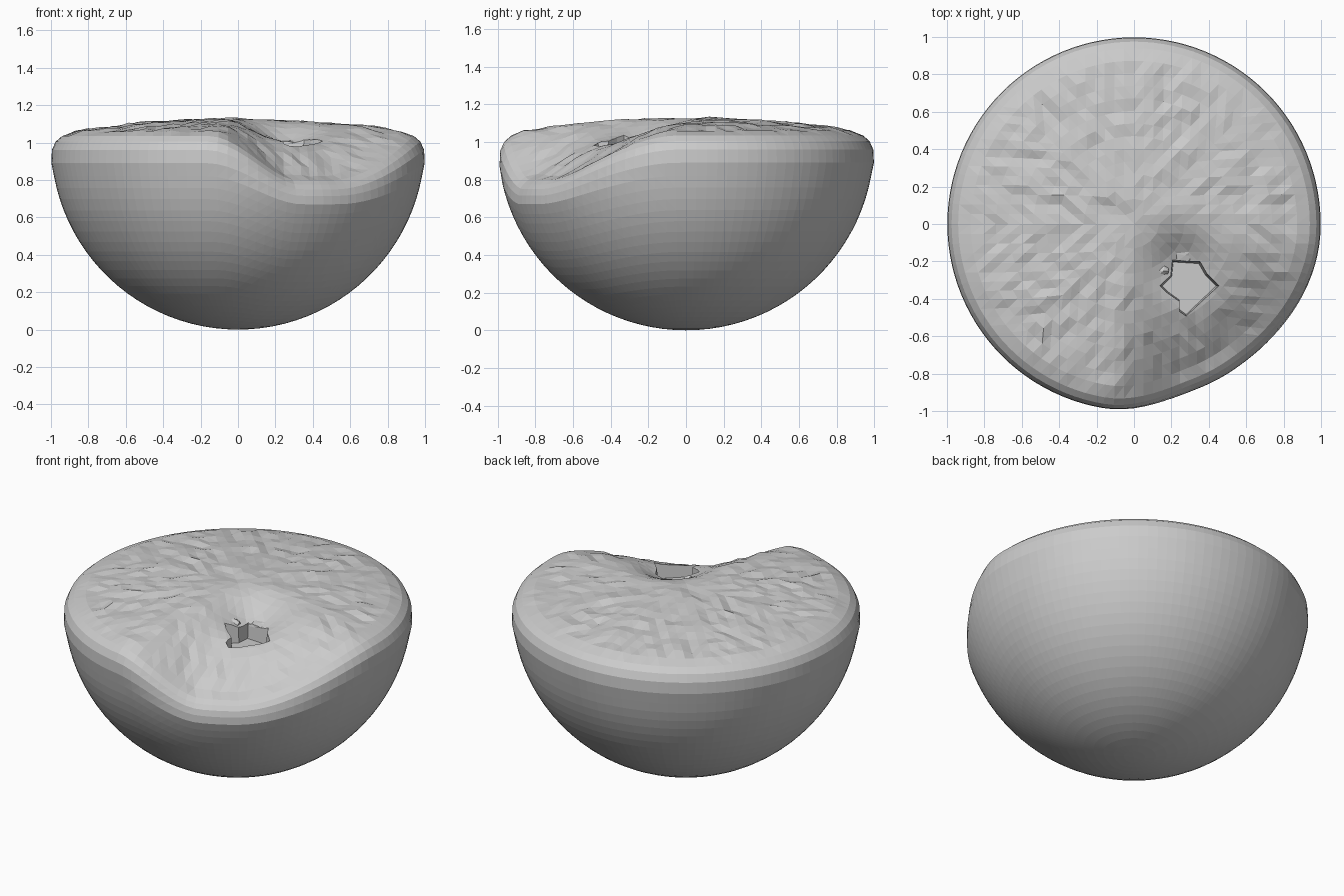
import bpy, bmesh, random
from math import sin, cos, pi, sqrt, exp, atan2, degrees
from mathutils import Vector, noise

if "Cube" in bpy.data.objects:
    bpy.data.objects.remove(bpy.data.objects["Cube"])

random.seed(4)
N = 14            # half the cells across the top
SEG = 8 * N       # sides of the round body


def smooth(t):
    t = max(0.0, min(1.0, t))
    return t * t * (3 - 2 * t)


def dip(a):
    # how strongly the rim sags in this direction (1 = front right)
    d = (degrees(a) + 64 + 180) % 360 - 180
    return smooth(1.15 - abs(d) / (54 if d > 0 else 31))


def top_height(x, y):
    # domed, rough top with a sagging side and a stem-like dimple
    r = sqrt(x * x + y * y)
    z = 1.125 - 0.085 * r * r - 0.29 * dip(atan2(y, x)) * (r / 0.9) ** 2
    away = sqrt((x - 0.25) ** 2 + (y + 0.2) ** 2)
    z -= 0.1 * exp(-(away / 0.16) ** 2)
    rough = smooth((away - 0.15) / 0.3) * smooth((0.97 - r) / 0.2)
    return z + rough * (0.01 * noise.noise((x * 9, y * 9, 2)) + random.uniform(-0.009, 0.009))


def outline(a):
    # profile points (radius, height) from the bottom up to the top's edge
    d = dip(a)
    end = 0.18 + 0.15 * d
    reach = pi / 2 - atan2(end, sqrt(1 - end * end))
    pts = [(sin(i / 22 * reach), 1 - cos(i / 22 * reach)) for i in range(1, 23)]
    full = [(0.998, 0.89), (0.995, 0.96), (0.975, 1.005), (0.94, 1.035)]
    sag = [(0.942, 0.715), (0.932, 0.75), (0.912, 0.775), (0.885, 0.798)]
    for f, s in zip(full, sag):
        pts.append(tuple(f[k] + (s[k] - f[k]) * d for k in (0, 1)))
    return pts


def to_object(bm, name):
    bmesh.ops.recalc_face_normals(bm, faces=bm.faces[:])
    me = bpy.data.meshes.new(name)
    bm.to_mesh(me)
    bm.free()
    ob = bpy.data.objects.new(name, me)
    bpy.context.collection.objects.link(ob)
    return ob


def build_body():
    bm = bmesh.new()
    angles = [2 * pi * i / SEG for i in range(SEG)]
    profiles = [outline(a) for a in angles]

    # round bowl and rolled rim
    rows = [[bm.verts.new((p[j][0] * cos(a), p[j][0] * sin(a), p[j][1]))
             for a, p in zip(angles, profiles)] for j in range(len(profiles[0]))]
    base = bm.verts.new((0, 0, 0))
    for i in range(SEG):
        j = (i + 1) % SEG
        bm.faces.new((base, rows[0][j], rows[0][i]))
        for lo, hi in zip(rows, rows[1:]):
            bm.faces.new((lo[i], lo[j], hi[j], hi[i]))

    # top: a square grid bent into a disc, so facets stay even
    def grid_vert(i, j):
        k = max(abs(i), abs(j))
        if k == 0:
            return bm.verts.new((0, 0, top_height(0, 0)))
        if abs(i) >= abs(j):
            a = pi / 4 * j / i + (pi if i < 0 else 0)
        else:
            a = pi / 2 - pi / 4 * i / j + (pi if j < 0 else 0)
        if k == N:
            return rows[-1][round(a / (2 * pi) * SEG) % SEG]
        r = outline(a)[-1][0] * k / N
        x, y = r * cos(a), r * sin(a)
        return bm.verts.new((x, y, top_height(x, y)))

    span = range(-N, N + 1)
    grid = [[grid_vert(i, j) for j in span] for i in span]
    for i in range(2 * N):
        for j in range(2 * N):
            bm.faces.new((grid[i][j], grid[i + 1][j], grid[i + 1][j + 1], grid[i][j + 1]))
    bmesh.ops.triangulate(bm, faces=bm.faces[:])
    return to_object(bm, "rounded_body")


def tapered_prism(name, pts, z0, z1, taper):
    # upright prism whose lower end is shrunk about its centre
    cx = sum(p[0] for p in pts) / len(pts)
    cy = sum(p[1] for p in pts) / len(pts)
    bm = bmesh.new()
    low = [bm.verts.new((cx + (x - cx) * taper, cy + (y - cy) * taper, z0)) for x, y in pts]
    high = [bm.verts.new((x, y, z1)) for x, y in pts]
    bm.faces.new(low)
    bm.faces.new(high)
    for i in range(len(pts)):
        j = (i + 1) % len(pts)
        bm.faces.new((low[i], low[j], high[j], high[i]))
    return to_object(bm, name)


def rubble(name, x, y, z, size):
    bm = bmesh.new()
    bmesh.ops.create_icosphere(bm, subdivisions=2, radius=1)
    for v in bm.verts:
        v.co *= random.uniform(0.7, 1.1)
        v.co = Vector((x + v.co.x * size, y + v.co.y * size * 0.75, z + v.co.z * 0.03))
    return to_object(bm, name)


body = build_body()

# broken opening in the dimple
hole = tapered_prism("hole_cutter", [(0.13, -0.33), (0.19, -0.27), (0.2, -0.18), (0.36, -0.19),
                                     (0.40, -0.26), (0.47, -0.33), (0.28, -0.51), (0.24, -0.48),
                                     (0.24, -0.42), (0.17, -0.37)], 0.91, 1.12, 0.85)
hole.hide_render = True
hole.hide_viewport = True
cut = body.modifiers.new("opening", "BOOLEAN")
cut.operation = "DIFFERENCE"
cut.solver = "EXACT"
cut.object = hole

# crumbled bits at the back and left of the opening
rubble("back_crumbs", 0.26, -0.14, 0.99, 0.09)
rubble("left_crumbs", 0.12, -0.25, 1.01, 0.07)
